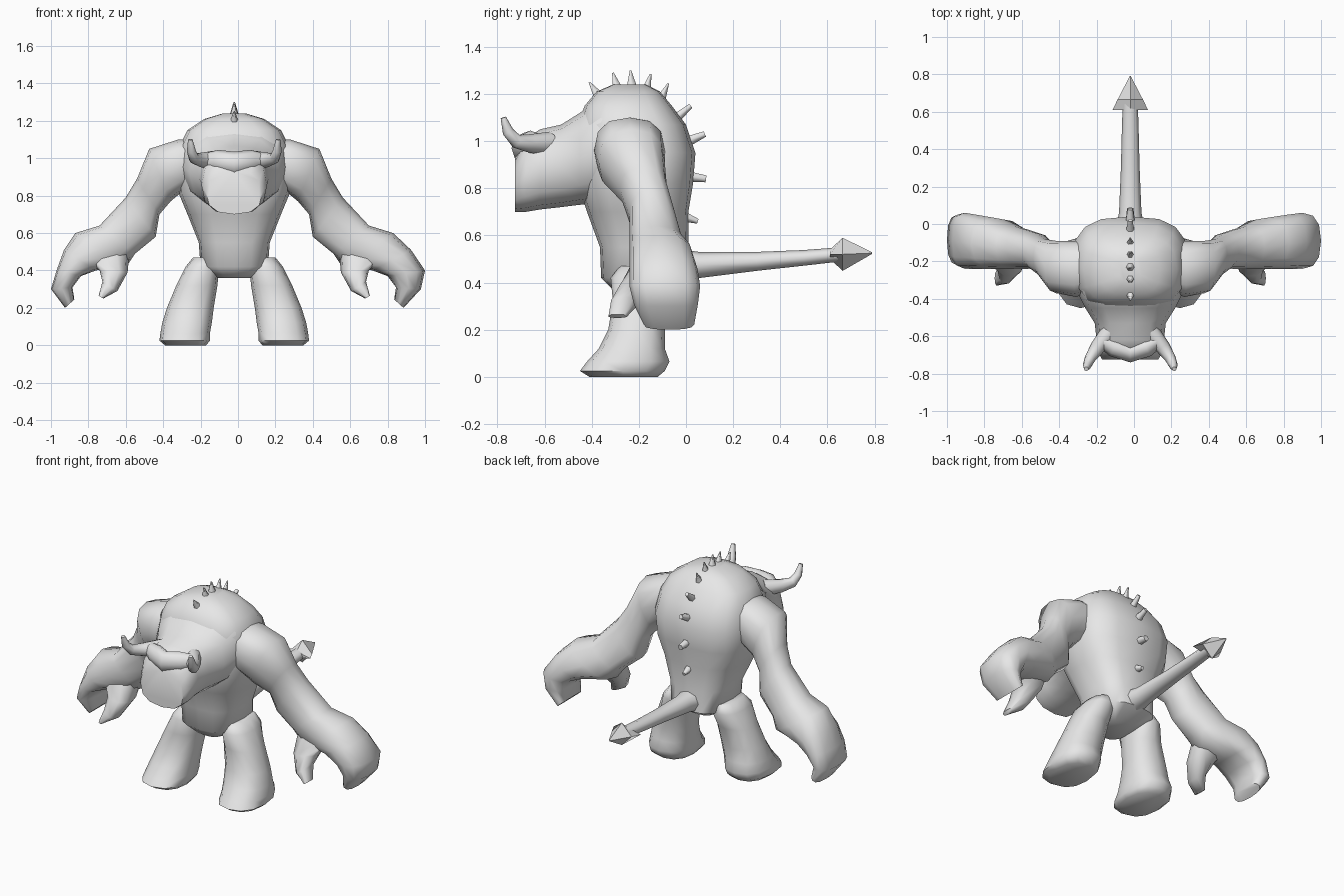
import bpy, bmesh, math
from mathutils import Vector

if "Cube" in bpy.data.objects:
    bpy.data.objects.remove(bpy.data.objects["Cube"], do_unlink=True)

hide = bpy.data.materials.new("grey_hide")
hide.use_nodes = True
GREY = (.8, .8, .8, 1)
hide.diffuse_color = GREY
hide.node_tree.nodes["Principled BSDF"].inputs["Base Color"].default_value = GREY

X, Y, Z = Vector((1, 0, 0)), Vector((0, 1, 0)), Vector((0, 0, 1))
LEAN = X * -.02   # the spine sits slightly to one side


def soften(value, power):
    """Square off a circle coordinate for boxier cross-sections."""
    return math.copysign(abs(value) ** power, value)


def loft(name, sections, sides=10, power=1.0, mirror=1, angle=60):
    """Skin a list of (centre, half-width vector, half-depth vector) rings."""
    bm = bmesh.new()
    rings = []
    for centre, u, v in sections:
        ring = []
        for i in range(sides):
            a = math.tau * i / sides
            p = centre + u * soften(math.cos(a), power) + v * soften(math.sin(a), power)
            p.x *= mirror
            ring.append(bm.verts.new(p + LEAN))
        rings.append(ring)
    for low, high in zip(rings, rings[1:]):
        for i in range(sides):
            j = (i + 1) % sides
            bm.faces.new((low[i], low[j], high[j], high[i]))
    bm.faces.new(rings[0])
    bm.faces.new(rings[-1])
    bmesh.ops.recalc_face_normals(bm, faces=bm.faces)
    mesh = bpy.data.meshes.new(name)
    bm.to_mesh(mesh)
    bm.free()
    mesh.materials.append(hide)
    obj = bpy.data.objects.new(name, mesh)
    bpy.context.collection.objects.link(obj)
    bpy.ops.object.select_all(action="DESELECT")
    obj.select_set(True)
    bpy.context.view_layer.objects.active = obj
    bpy.ops.object.shade_smooth_by_angle(angle=math.radians(angle))


def slab(z, x0, x1, y0, y1):
    """Level ring filling the given extents."""
    return Vector(((x0 + x1) / 2, (y0 + y1) / 2, z)), X * (x1 - x0) / 2, Y * (y1 - y0) / 2


def slice_y(y, half, z0, z1):
    """Upright ring facing the front."""
    return Vector((0, y, (z0 + z1) / 2)), X * half, Z * (z1 - z0) / 2


def span(outer, inner, y0, y1):
    """Ring between two outline points (x, z), filling a depth range."""
    a, b = (Vector((p[0], (y0 + y1) / 2, p[1])) for p in (outer, inner))
    return (a + b) / 2, (a - b) / 2, Y * (y1 - y0) / 2


def limb(points, hint):
    """Rings square to a path; each point is x, y, z, size along hint, size across."""
    centres = [Vector(p[:3]) for p in points]
    sections = []
    for i, p in enumerate(points):
        along = (centres[min(i + 1, len(points) - 1)] - centres[max(i - 1, 0)]).normalized()
        u = (hint - along * hint.dot(along)).normalized()
        sections.append((centres[i], u * p[3], along.cross(u) * p[4]))
    return sections


# Hunched trunk: height, half-width, front, back
trunk = [(.36, .09, -.3, -.08), (.42, .18, -.36, .02), (.55, .19, -.365, .01),
         (.7, .25, -.42, .01), (.82, .3, -.46, .03), (.95, .31, -.46, .04),
         (1.07, .29, -.46, 0), (1.15, .25, -.43, -.06), (1.21, .16, -.38, -.11),
         (1.24, .06, -.31, -.17)]
loft("torso", [slab(z, -h, h, f, b) for z, h, f, b in trunk], 16, .72)

# Broad neck and blunt muzzle
skull = [(-.24, .3, .76, 1.2), (-.36, .285, .74, 1.19), (-.45, .24, .73, 1.12),
         (-.53, .19, .72, 1.07), (-.62, .18, .71, 1.05), (-.68, .175, .7, 1.01),
         (-.725, .15, .7, .93)]
loft("head", [slice_y(*s) for s in skull], 12, .8)

# Brow ridge dipping to the middle of the face
ridge = [(.15, -.62, .985, .04, .045), (.09, -.66, .985, .05, .06), (0, -.69, .97, .05, .065)]
ridge += [(-p[0],) + p[1:] for p in ridge[1::-1]]
loft("brow", limb(ridge, Y), 8)

# Paired parts
for side, label in ((1, "left"), (-1, "right")):
    loft(label + "_horn", limb([
        (.11, -.58, .99, .05, .05), (.175, -.66, .99, .04, .04), (.215, -.72, 1, .03, .03),
        (.23, -.755, 1.04, .024, .024), (.235, -.775, 1.1, .012, .012)], X), 8, mirror=side)

    # Arm running into a heavy outer claw, a little fuller on the left
    bulge = .035 * (side > 0)
    loft(label + "_arm", [span(*s) for s in (
        ((.2, 1.1), (.2, .86), -.36, -.1), ((.3, 1.1), (.28, .82), -.39, -.09),
        ((.455, 1.05), (.34, .77), -.37, -.09), ((.52, .89), (.4, .7), -.28, -.08),
        ((.58, .79), (.42, .58), -.24, -.05), ((.72, .64), (.53, .49), -.24, -.01),
        ((.85, .6), (.57, .43), -.24, .03), ((.91 + bulge, .51), (.74, .4), -.24, .05),
        ((.95 + bulge * 2, .4), (.82, .37), -.24, .06),
        ((.98 + bulge / 2, .3), (.865, .31), -.22, .05),
        ((.905, .2), (.855, .245), -.18, .035))], 12, .8, side)

    loft(label + "_thumb", [span(*s) for s in (
        ((.56, .5), (.78, .46), -.23, -.06), ((.57, .39), (.72, .4), -.28, -.12),
        ((.625, .29), (.705, .34), -.32, -.2), ((.7, .25), (.725, .265), -.33, -.25))],
        10, .8, side)

    # Heavy leg spreading into a foot
    loft(label + "_leg", [slab(*s) for s in (
        (.47, .09, .22, -.28, -.06), (.42, .08, .26, -.32, -.04), (.32, .09, .31, -.31, -.08),
        (.2, .11, .36, -.33, -.09), (.12, .12, .385, -.37, -.09),
        (.065, .13, .395, -.42, -.07), (.025, .13, .4, -.45, -.09),
        (0, .15, .37, -.41, -.12))], 12, .85, side)

# Tail with an arrowhead tip
loft("tail", limb([(0, -.08, .47, .09, .08), (0, .06, .475, .06, .055), (0, .3, .49, .05, .04),
                   (0, .5, .505, .045, .033), (0, .66, .52, .04, .03)], X), 8)
loft("tail_tip", [(Vector((0, .61, .52)), X * .095, Z * .02),
                  (Vector((0, .665, .52)), X * .068, Z * .07),
                  (Vector((0, .79, .525)), X * .003, Z * .003)], 4, angle=20)

# Spines down the back: base y, base z, tip y, tip z, tip radius
spines = [(-.37, 1.19, -.41, 1.25, .004), (-.29, 1.22, -.31, 1.29, .004),
          (-.23, 1.23, -.235, 1.3, .004), (-.17, 1.21, -.15, 1.285, .004),
          (-.11, 1.17, -.075, 1.245, .004), (-.05, 1.09, .02, 1.15, .012),
          (.01, 1, .08, 1.03, .014), (.01, .85, .085, .84, .017), (-.01, .68, .05, .66, .012)]
for y0, z0, y1, z1, tip in spines:
    loft("back_spine", limb([(0, y0, z0, .025, .025), (0, y1, z1, tip, tip)], X), 6)
